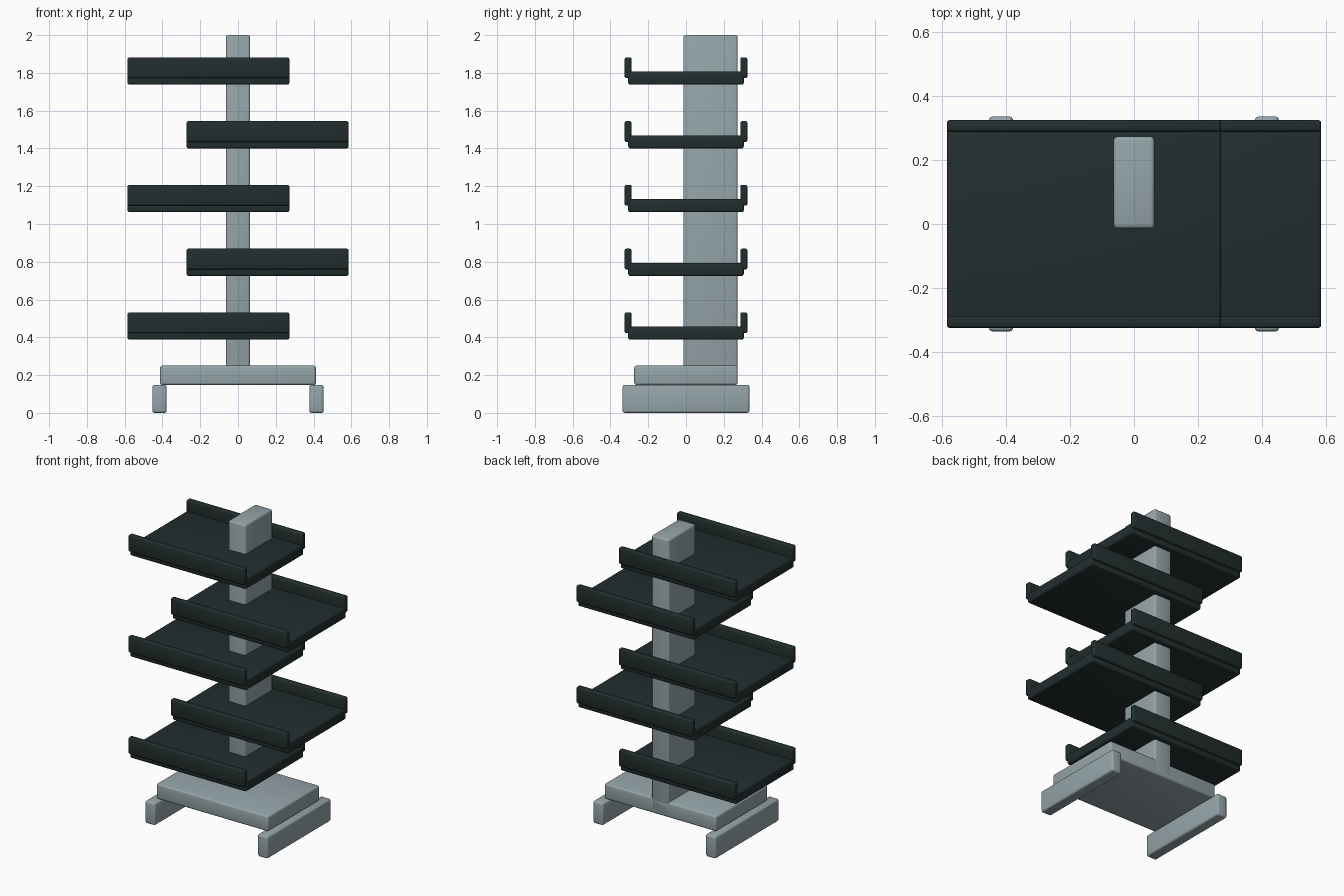
import bpy
import math

cube = bpy.data.objects.get("Cube")
if cube:
    bpy.data.objects.remove(cube, do_unlink=True)


def make_material(name, rgb):
    mat = bpy.data.materials.new(name)
    mat.use_nodes = True
    color = (*rgb, 1.0)
    mat.diffuse_color = color
    bsdf = next(n for n in mat.node_tree.nodes if n.type == 'BSDF_PRINCIPLED')
    bsdf.inputs["Base Color"].default_value = color
    return mat


GREY = make_material("light grey", (0.30, 0.375, 0.40))
DARK = make_material("dark green grey", (0.016, 0.027, 0.027))


def box(name, x, y, z, mat, bevel):
    """Rounded box spanning the given (min, max) ranges."""
    spans = (x, y, z)
    bpy.ops.mesh.primitive_cube_add(size=1, location=[(a + b) / 2 for a, b in spans])
    ob = bpy.context.object
    ob.name = ob.data.name = name
    ob.scale = [b - a for a, b in spans]
    bpy.ops.object.transform_apply(location=False, rotation=False, scale=True)
    ob.data.materials.append(mat)
    mod = ob.modifiers.new("rounded edges", 'BEVEL')
    mod.width = bevel
    mod.segments = 3
    bpy.ops.object.modifier_apply(modifier=mod.name)
    bpy.ops.object.shade_smooth_by_angle(angle=math.radians(40))
    return ob


# Stand: column, base slab and two feet
box("column", (-0.064, 0.064), (-0.014, 0.273), (0.16, 2.0), GREY, 0.012)
box("base_slab", (-0.413, 0.413), (-0.274, 0.273), (0.148, 0.25), GREY, 0.012)
for side, s in (("left", 1), ("right", -1)):
    x = sorted((s * 0.378, s * 0.453))
    box(f"{side}_foot", x, (-0.336, 0.336), (0.0, 0.148), GREY, 0.012)

# Trays: alternate to either side of the column, each with a front and back lip
for i in range(5):
    z = 0.388 + 0.3375 * i
    x = (-0.585, 0.272) if i % 2 == 0 else (-0.272, 0.585)
    box(f"tray_{i + 1}", x, (-0.306, 0.306), (z, z + 0.069), DARK, 0.01)
    for end, s in (("front", -1), ("back", 1)):
        y = sorted((s * 0.288, s * 0.325))
        box(f"tray_{i + 1}_{end}_lip", x, y, (z + 0.034, z + 0.144), DARK, 0.01)
